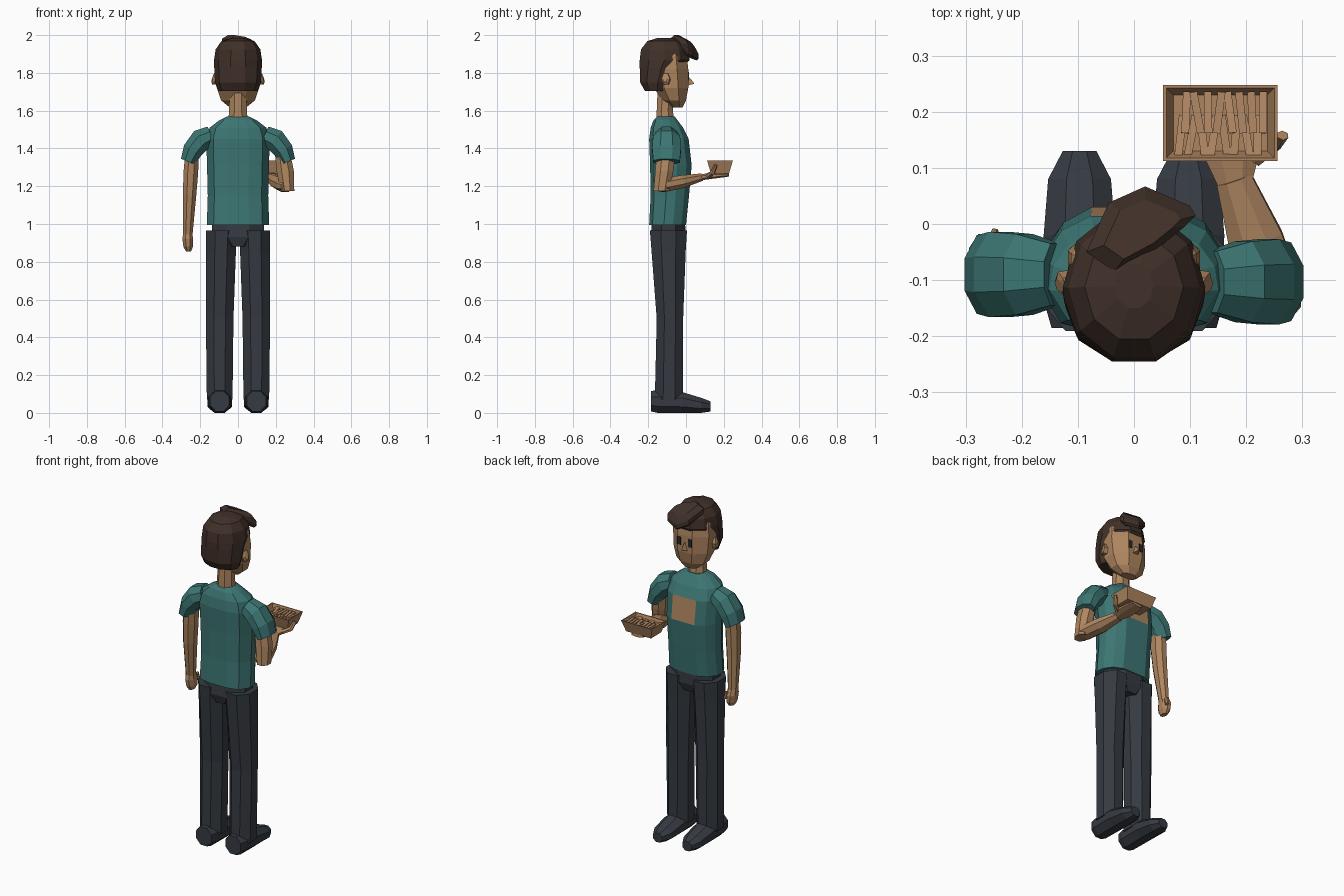
import bpy, bmesh, math, random
from mathutils import Vector, Matrix

random.seed(4)


def material(name, rgb):
    m = bpy.data.materials.new(name)
    m.diffuse_color = (*rgb, 1)
    return m


SKIN = material("skin", (0.42, 0.235, 0.115))
TEAL = material("teal shirt", (0.045, 0.18, 0.17))
PANTS = material("dark trousers", (0.036, 0.043, 0.054))
HAIR = material("brown hair", (0.052, 0.030, 0.022))
FRIES = material("fried potato", (0.47, 0.26, 0.135))
EYE = material("eye dark", (0.02, 0.02, 0.022))


def finish(bm, name, *mats):
    bmesh.ops.recalc_face_normals(bm, faces=bm.faces)
    me = bpy.data.meshes.new(name)
    bm.to_mesh(me)
    bm.free()
    for m in mats:
        me.materials.append(m)
    ob = bpy.data.objects.new(name, me)
    bpy.context.collection.objects.link(ob)
    return ob


def loft(name, loops, mat, *more):
    """Skin a list of equal point loops and cap both ends."""
    bm = bmesh.new()
    rings = [[bm.verts.new(p) for p in lp] for lp in loops]
    n = len(rings[0])
    for a, b in zip(rings, rings[1:]):
        for i in range(n):
            j = (i + 1) % n
            bm.faces.new((a[i], a[j], b[j], b[i]))
    bm.faces.new(rings[0])
    bm.faces.new(rings[-1])
    return finish(bm, name, mat, *more)


def polygon(n):
    """Regular polygon with a flat side to the front, scaled to a unit box."""
    off = 0 if n % 4 == 2 else math.pi / n
    pts = [(math.cos(off + i * math.tau / n), math.sin(off + i * math.tau / n)) for i in range(n)]
    mx, my = max(p[0] for p in pts), max(p[1] for p in pts)
    return [(x / mx, y / my) for x, y in pts]


def tube(name, path, mat, n=8, ref=(1, 0, 0), axis=None):
    """Path of (x, y, z, half width along ref, half width across)."""
    cs = [Vector(p[:3]) for p in path]
    loops = []
    for k, p in enumerate(path):
        t = Vector(axis) if axis else cs[min(k + 1, len(cs) - 1)] - cs[max(k - 1, 0)]
        t.normalize()
        r = Vector(ref)
        u = (r - t * r.dot(t)).normalized()
        v = t.cross(u)
        loops.append([cs[k] + u * (a * p[3]) + v * (b * p[4]) for a, b in polygon(n)])
    return loft(name, loops, mat)


def stack(name, levels, shape, mat, *more):
    """Horizontal rings of (z, half width, back y, front y)."""
    loops = [[(x * rx, (y0 + y1) / 2 + y * (y1 - y0) / 2, z) for x, y in shape]
             for z, rx, y0, y1 in levels]
    return loft(name, loops, mat, *more)


def box(name, centre, size, mat, rot=None):
    bm = bmesh.new()
    bmesh.ops.create_cube(bm, size=1)
    m = Matrix.Translation(centre) @ (rot or Matrix()) @ Matrix.Diagonal((*size, 1))
    bmesh.ops.transform(bm, matrix=m, verts=bm.verts)
    return finish(bm, name, mat)


# Legs and shoes
for s, side in ((-1, "left"), (1, "right")):
    x = s * 0.097
    tube(side + "_leg", [(x, -0.09, 0.07, 0.068, 0.075), (x, -0.085, 0.5, 0.073, 0.07),
                         (x * 0.93, -0.092, 0.85, 0.079, 0.09),
                         (x * 0.9, -0.093, 0.965, 0.083, 0.098)], PANTS, axis=(0, 0, 1))
    tube(side + "_shoe", [(x, -0.185, 0.062, 0.05, 0.054), (x, -0.15, 0.06, 0.06, 0.06),
                          (x, -0.02, 0.055, 0.064, 0.055), (x, 0.08, 0.04, 0.056, 0.04),
                          (x, 0.13, 0.034, 0.03, 0.027)], PANTS, axis=(0, 1, 0))
stack("pelvis", [(0.88, 0.065, -0.17, -0.02), (0.93, 0.135, -0.187, -0.002),
                 (1.02, 0.14, -0.18, -0.005)], polygon(8), PANTS)

# Shirt body with a printed patch on the chest
half = [(0.35, -1), (0.78, -0.82), (1, -0.2), (0.96, 0.3), (0.77, 0.75), (0.46, 1)]
body = half + [(-x, y) for x, y in reversed(half)]
shirt = stack("shirt", [(0.995, 0.165, -0.195, 0.0), (1.15, 0.160, -0.187, 0.016),
                        (1.31, 0.164, -0.19, 0.03), (1.45, 0.168, -0.195, 0.014),
                        (1.51, 0.150, -0.187, -0.015), (1.55, 0.098, -0.172, -0.045),
                        (1.57, 0.055, -0.15, -0.06)], body, TEAL, SKIN)
for f in shirt.data.polygons:
    if f.normal.y > 0.8 and abs(f.center.x) < 0.02 and 1.32 < f.center.z < 1.44:
        f.material_index = 1

# Sleeves
for s, side, y in ((-1, "left", -0.09), (1, "right", -0.103)):
    tube(side + "_sleeve", [(s * 0.14, y, 1.47, 0.055, 0.05), (s * 0.195, y, 1.445, 0.072, 0.06),
                            (s * 0.24, y, 1.39, 0.076, 0.053), (s * 0.265, y, 1.33, 0.07, 0.04)],
         TEAL, ref=(0, 1, 0))

# Hanging arm and hand
tube("left_arm", [(-0.243, -0.09, 1.38, 0.036, 0.05), (-0.25, -0.09, 1.27, 0.039, 0.046),
                  (-0.256, -0.085, 1.15, 0.035, 0.042), (-0.266, -0.065, 0.94, 0.025, 0.03)],
     SKIN, axis=(0, 0, 1))
tube("left_hand", [(-0.266, -0.065, 0.955, 0.024, 0.03), (-0.266, -0.06, 0.92, 0.028, 0.042),
                   (-0.264, -0.058, 0.88, 0.025, 0.038), (-0.262, -0.06, 0.855, 0.014, 0.022)],
     SKIN, axis=(0, 0, 1))
tube("left_thumb", [(-0.252, -0.03, 0.94, 0.01, 0.012), (-0.248, -0.018, 0.90, 0.009, 0.01)],
     SKIN, n=6)

# Bent arm and hand carrying the tray
tube("right_upper_arm", [(0.235, -0.105, 1.38, 0.04, 0.05), (0.25, -0.115, 1.28, 0.046, 0.048),
                         (0.262, -0.13, 1.175, 0.036, 0.042)], SKIN, axis=(0, 0, 1))
tube("right_forearm", [(0.262, -0.155, 1.2, 0.036, 0.024), (0.25, -0.12, 1.205, 0.048, 0.036),
                       (0.217, -0.03, 1.222, 0.049, 0.035), (0.178, 0.08, 1.247, 0.032, 0.02)],
     SKIN)
tube("right_hand", [(0.18, 0.07, 1.246, 0.03, 0.016), (0.175, 0.12, 1.253, 0.048, 0.016),
                    (0.17, 0.175, 1.257, 0.046, 0.013), (0.165, 0.225, 1.26, 0.036, 0.009)],
     SKIN)
tube("right_thumb", [(0.215, 0.115, 1.255, 0.014, 0.012), (0.25, 0.14, 1.27, 0.013, 0.012),
                     (0.265, 0.158, 1.312, 0.009, 0.01)], SKIN, n=6, ref=(0, 1, 0))


# Tray, an open tapered box
def rect(inset, z):
    x0, x1, y0, y1 = 0.052 + inset, 0.256 - inset, 0.112 + inset, 0.248 - inset
    return [(x0, y0, z), (x1, y0, z), (x1, y1, z), (x0, y1, z)]


loft("tray", [rect(0.02, 1.268), rect(0, 1.335), rect(0.006, 1.335), rect(0.018, 1.3)], SKIN)

# Fries in two overlapping rows
for i in range(16):
    row = i % 2
    c = (0.083 + 0.0098 * i, 0.157 + 0.042 * row, 1.312 + 0.008 * row)
    rot = (Matrix.Rotation(random.uniform(-0.22, 0.22), 4, 'Z')
           @ Matrix.Rotation(random.uniform(-0.08, 0.08), 4, 'X'))
    box("fry_%02d" % i, c, (0.014, 0.074, 0.012), FRIES, rot)

# Neck and head
stack("neck", [(1.54, 0.052, -0.155, -0.06), (1.6, 0.047, -0.155, -0.07),
               (1.72, 0.045, -0.15, -0.06)], polygon(8), SKIN)
stack("head", [(1.618, 0.045, -0.075, -0.018), (1.655, 0.09, -0.125, 0.0),
               (1.72, 0.112, -0.17, 0.012), (1.82, 0.118, -0.19, 0.012),
               (1.89, 0.112, -0.19, 0.004), (1.95, 0.08, -0.16, -0.03)], polygon(8), SKIN)
loft("nose", [[(-0.018, 0.01, 1.733), (0.018, 0.01, 1.733), (0, 0.01, 1.785)],
              [(-0.004, 0.042, 1.742), (0.004, 0.042, 1.742), (0, 0.04, 1.75)]], SKIN)
for s, side in ((-1, "left"), (1, "right")):
    box(side + "_eye", (s * 0.036, 0.0115, 1.782), (0.022, 0.008, 0.046), EYE)
    tube(side + "_ear", [(s * 0.105, -0.1, 1.765, 0.02, 0.028), (s * 0.128, -0.108, 1.768, 0.024, 0.03),
                         (s * 0.134, -0.11, 1.77, 0.013, 0.018)], SKIN, n=6, ref=(0, 1, 0))

# Hair cap
stack("hair", [(1.705, 0.107, -0.218, -0.085), (1.75, 0.122, -0.243, -0.055),
               (1.83, 0.126, -0.245, -0.015), (1.868, 0.127, -0.245, 0.02),
               (1.925, 0.118, -0.238, 0.012), (1.968, 0.088, -0.205, -0.02),
               (1.985, 0.035, -0.15, -0.07)], polygon(10), HAIR)

# Swept fringe, a slab drooping forward
outline = [(-0.085, -0.05), (-0.035, -0.085), (0.04, -0.045), (0.09, -0.005), (0.11, 0.015),
           (0.1, 0.032), (0.02, 0.067), (-0.045, 0.038)]


def fringe_loop(scale, dz):
    pts = [(0.02 + (x - 0.02) * scale, -0.01 + (y + 0.01) * scale) for x, y in outline]
    return [(x, y, 1.98 - max(0, y + 0.012) * 0.95 - max(0, x) * 0.25 + dz) for x, y in pts]


loft("fringe", [fringe_loop(0.85, -0.045), fringe_loop(1, -0.025), fringe_loop(1, 0),
                fringe_loop(0.7, 0.02)], HAIR)
